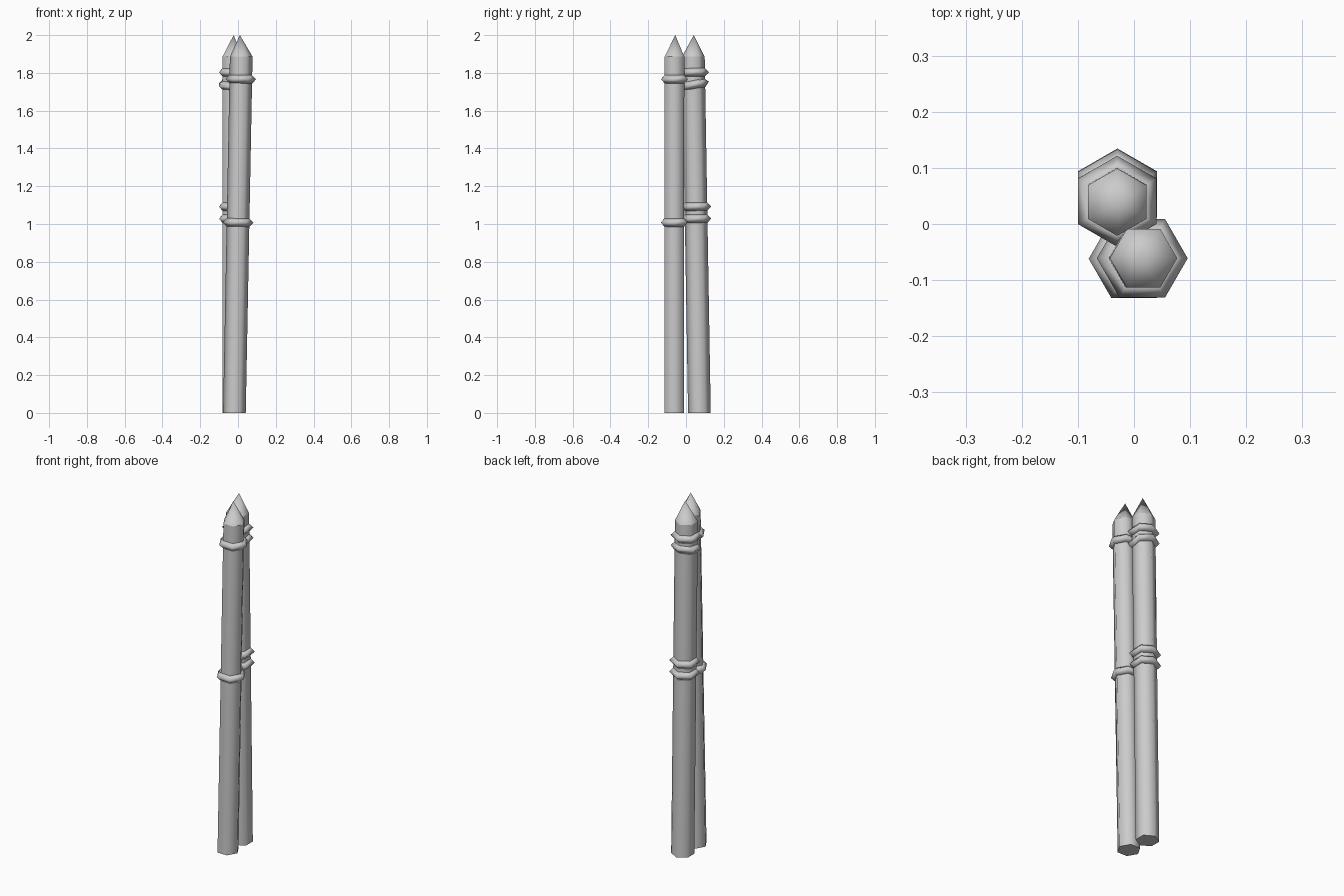
import bpy
import bmesh
from math import cos, sin, pi
from mathutils import Vector, Matrix

cube = bpy.data.objects.get("Cube")
if cube:
    bpy.data.objects.remove(cube)

SIDES = 6
RADIUS = 0.06
SHOULDER = 1.886

grey = bpy.data.materials.new("plain grey")
grey.use_nodes = True
grey.diffuse_color = (0.6, 0.6, 0.6, 1)
grey.node_tree.nodes["Principled BSDF"].inputs["Base Color"].default_value = (0.6, 0.6, 0.6, 1)


def hexagon(bm, centre, radius, phase, tilt=None):
    """One six-sided loop of vertices, optionally tilted."""
    tilt = tilt or Matrix.Identity(3)
    angles = [phase + 2 * pi * i / SIDES for i in range(SIDES)]
    return [bm.verts.new(centre + tilt @ Vector((radius * cos(a), radius * sin(a), 0)))
            for a in angles]


def bridge(bm, low, high):
    for i in range(SIDES):
        j = (i + 1) % SIDES
        bm.faces.new((low[i], low[j], high[j], high[i]))


def finish(bm, name):
    bmesh.ops.recalc_face_normals(bm, faces=bm.faces)
    for face in bm.faces:
        face.smooth = True
    mesh = bpy.data.meshes.new(name)
    bm.to_mesh(mesh)
    bm.free()
    mesh.materials.append(grey)
    obj = bpy.data.objects.new(name, mesh)
    bpy.context.collection.objects.link(obj)


def stake(name, foot, neck, apex, phase):
    """Leaning shaft with a pointed tip and a crisp shoulder."""
    bm = bmesh.new()
    low = hexagon(bm, foot, RADIUS, phase)
    high = hexagon(bm, neck, RADIUS, phase)
    bridge(bm, low, high)
    bm.faces.new(low[::-1])
    point = bm.verts.new(apex)
    for i in range(SIDES):
        bm.faces.new((high[i], high[(i + 1) % SIDES], point))
    for loop in (low, high):
        for i in range(SIDES):
            bm.edges.get((loop[i], loop[(i + 1) % SIDES])).smooth = False
    finish(bm, name)


def binding(name, foot, neck, height, phase, tilt_x=0):
    """Closed ring with a diamond section, wrapped around the shaft."""
    bm = bmesh.new()
    centre = foot.lerp(neck, height / SHOULDER)
    axis = (neck - foot).normalized()
    tilt = axis.to_track_quat('Z', 'Y').to_matrix()
    # keep the ring's corners lined up with the shaft's corners
    tilt = Vector((0, 0, 1)).rotation_difference(axis).to_matrix()
    tilt = Matrix.Rotation(tilt_x, 3, 'X') @ tilt
    section = [(0.058, -0.024), (0.081, 0), (0.058, 0.024), (0.045, 0)]
    loops = [hexagon(bm, centre + tilt @ Vector((0, 0, z)), r, phase, tilt)
             for r, z in section]
    for i, loop in enumerate(loops):
        bridge(bm, loop, loops[(i + 1) % len(loops)])
    finish(bm, name)


# Front stake, leaning sideways
foot, neck = Vector((-0.019, -0.063, 0)), Vector((0.017, -0.061, SHOULDER))
stake("front_stake", foot, neck, Vector((0.01, -0.057, 2)), 0)
binding("front_upper_binding", foot, neck, 1.767, 0)
binding("front_middle_binding", foot, neck, 1.008, 0)

# Back stake, leaning forward, with paired bindings
foot, neck = Vector((-0.029, 0.071, 0)), Vector((-0.03, 0.039, SHOULDER))
stake("back_stake", foot, neck, Vector((-0.023, 0.041, 2)), pi / 6)
for name, height, tilt_x in (("upper", 1.803, 0), ("lower_upper", 1.738, 0.18),
                             ("middle", 1.092, 0), ("lower_middle", 1.028, 0)):
    binding("back_" + name + "_binding", foot, neck, height, pi / 6, tilt_x)
